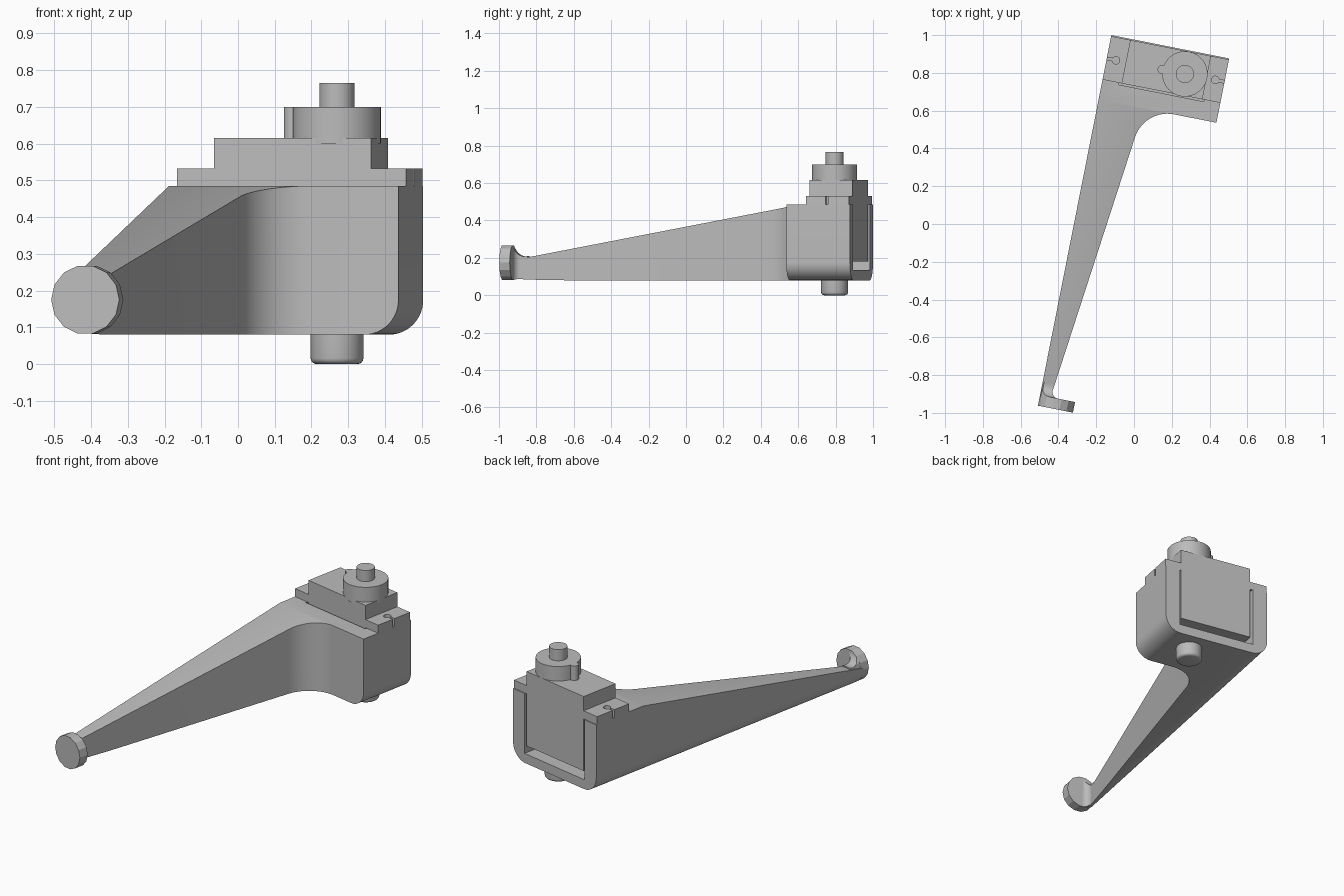
import bpy, bmesh, math
from mathutils import Matrix, Vector

cube = bpy.data.objects.get("Cube")
if cube:
    bpy.data.objects.remove(cube)

grey = bpy.data.materials.new("plain_grey")
grey.use_nodes = True
COLOUR = (0.5, 0.5, 0.5, 1)
grey.diffuse_color = COLOUR
grey.node_tree.nodes["Principled BSDF"].inputs["Base Color"].default_value = COLOUR

# Everything is laid out square to the housing: origin at its back right corner,
# then turned into place.
PLACE = Matrix.Translation((-0.12, 1.0, 0)) @ Matrix.Rotation(math.radians(-11.2), 4, 'Z')


def prism(name, points, axis, lo, hi, bevel_low=0):
    """Extrude a 2D outline along an axis, from lo to hi."""
    spot = {'X': lambda a, b, d: (d, a, b),
            'Y': lambda a, b, d: (a, d, b),
            'Z': lambda a, b, d: (a, b, d)}[axis]
    bm = bmesh.new()
    low = bm.faces.new([bm.verts.new(spot(a, b, lo)) for a, b in points])
    rim = list(low.edges)
    out = bmesh.ops.extrude_face_region(bm, geom=[low], use_keep_orig=True)
    shift = Vector(spot(0, 0, hi - lo))
    bmesh.ops.translate(bm, vec=shift, verts=[g for g in out["geom"] if isinstance(g, bmesh.types.BMVert)])
    if bevel_low:
        bmesh.ops.bevel(bm, geom=rim, offset=bevel_low, segments=4, profile=0.5, affect='EDGES')
    bmesh.ops.recalc_face_normals(bm, faces=bm.faces)
    mesh = bpy.data.meshes.new(name)
    bm.to_mesh(mesh)
    bm.free()
    mesh.materials.append(grey)
    obj = bpy.data.objects.new(name, mesh)
    bpy.context.collection.objects.link(obj)
    obj.matrix_world = PLACE
    return obj


def rect(a0, b0, a1, b1):
    return [(a0, b0), (a1, b0), (a1, b1), (a0, b1)]


def circle(a, b, r, n=40):
    return [(a + r * math.cos(math.tau * i / n), b + r * math.sin(math.tau * i / n)) for i in range(n)]


def fillet(before, corner, after, size, n=12):
    """Circular arc that rounds a corner, starting `size` away from it."""
    c = Vector(corner)
    d0, d1 = (Vector(before) - c).normalized(), (Vector(after) - c).normalized()
    a, b, w = c + d0 * size, c + d1 * size, math.sin(d0.angle(d1) / 2)
    arc = []
    for i in range(n + 1):
        s = i / n
        k0, k1, k2 = (1 - s) ** 2, 2 * w * s * (1 - s), s * s
        arc.append(tuple((a * k0 + c * k1 + b * k2) / (k0 + k1 + k2)))
    return arc


def boolean(obj, cutter, operation):
    mod = obj.modifiers.new("cut", 'BOOLEAN')
    mod.operation, mod.object, mod.solver = operation, cutter, 'EXACT'
    bpy.context.view_layer.update()
    bpy.context.view_layer.objects.active = obj
    bpy.ops.object.modifier_apply(modifier=mod.name)
    bpy.data.objects.remove(cutter)


def smooth(obj, degrees=22):
    bpy.ops.object.select_all(action='DESELECT')
    obj.select_set(True)
    bpy.context.view_layer.objects.active = obj
    bpy.ops.object.shade_smooth_by_angle(angle=math.radians(degrees))


WIDTH, FRONT, BASE, TOP = 0.636, -0.347, 0.08, 0.485
ROUND = 0.094
FOOT_BACK, FOOT_FRONT = -1.943, -2.0

# Housing and arm: plan, side and rounded cross-section intersected
tip, corner = (0.062, -1.9), (0.247, FRONT)
plan = [(-0.1, 0), (0.8, 0), (0.8, FRONT)]
plan += fillet((0.8, FRONT), corner, tip, 0.16)[::1]
plan += [tip, (0.055, -1.96), (-0.1, -1.96)]
housing = prism("housing_and_arm", plan, 'Z', -0.1, 0.7)

side = [(0.1, -0.2), (0.1, TOP), (FRONT, TOP), (-1.96, 0.186), (-1.96, -0.2)]
boolean(housing, prism("side_cutter", side, 'X', -0.3, 1), 'INTERSECT')

section = [(0, 0.8)] + fillet((0, 0.8), (0, BASE), (WIDTH, BASE), ROUND)
section += fillet((0, BASE), (WIDTH, BASE), (WIDTH, 0.8), ROUND) + [(WIDTH, 0.8)]
boolean(housing, prism("section_cutter", section, 'Y', -2.1, 0.2), 'INTERSECT')

# Pocket for the motor, open at the top and back
boolean(housing, prism("pocket_cutter", rect(0.09, -0.25, 0.548, 0.1), 'Z', 0.135, 0.7), 'DIFFERENCE')
smooth(housing)

# Round foot plate
foot_centre = (0.0945, 0.175)
prism("foot_plate", circle(*foot_centre, 0.0945, 14), 'Y', FOOT_FRONT, FOOT_BACK)

# Flare that blends the arm into the foot plate
flare = prism("foot_flare", circle(*foot_centre, 0.0935, 14), 'Y', -1.96, -1.87)
bend = (FOOT_BACK, 0.197)
side = [(-1.8, 0.0), (-1.8, 0.222)] + fillet((-1.8, 0.222), bend, (FOOT_BACK, 0.4), 0.066)
side += [(FOOT_BACK, 0.4), (-1.99, 0.4), (-1.99, 0.0)]
boolean(flare, prism("side_cutter", side, 'X', -0.3, 1), 'INTERSECT')
bend = (0.057, FOOT_BACK)
plan = [(-0.1, -1.8), (0.073, -1.8)] + fillet((0.073, -1.8), bend, (0.4, FOOT_BACK), 0.04)
plan += [(0.4, FOOT_BACK), (0.4, -1.99), (-0.1, -1.99)]
boolean(flare, prism("plan_cutter", plan, 'Z', -0.1, 0.7), 'INTERSECT')
smooth(flare)

# Motor body and its mounting flange with two slotted screw holes
MOTOR_BACK, MOTOR_FRONT = -0.006, -0.24
prism("motor_body", rect(0.103, MOTOR_FRONT, 0.539, MOTOR_BACK), 'Z', 0.18, 0.615)
flange = prism("motor_flange", rect(0, MOTOR_FRONT, WIDTH, MOTOR_BACK), 'Z', TOP, 0.532)
for hole, edge in ((0.05, -0.1), (WIDTH - 0.05, WIDTH + 0.1)):
    boolean(flange, prism("hole_cutter", circle(hole, -0.126, 0.02, 20), 'Z', 0.4, 0.6), 'DIFFERENCE')
    slot = rect(min(hole, edge), -0.133, max(hole, edge), -0.119)
    boolean(flange, prism("slot_cutter", slot, 'Z', 0.4, 0.6), 'DIFFERENCE')
smooth(flange)

# Gear boss, its side bump, output shaft and lower pivot pin share one axis
AXIS = (0.422, -0.126)
smooth(prism("gear_boss", circle(*AXIS, 0.12), 'Z', 0.6, 0.7))
smooth(prism("gear_bump", circle(AXIS[0] - 0.123, AXIS[1], 0.024, 24), 'Z', 0.6, 0.7))
smooth(prism("output_shaft", circle(*AXIS, 0.048), 'Z', 0.68, 0.765))
smooth(prism("pivot_pin", circle(*AXIS, 0.072), 'Z', 0, 0.1, bevel_low=0.016), 30)
